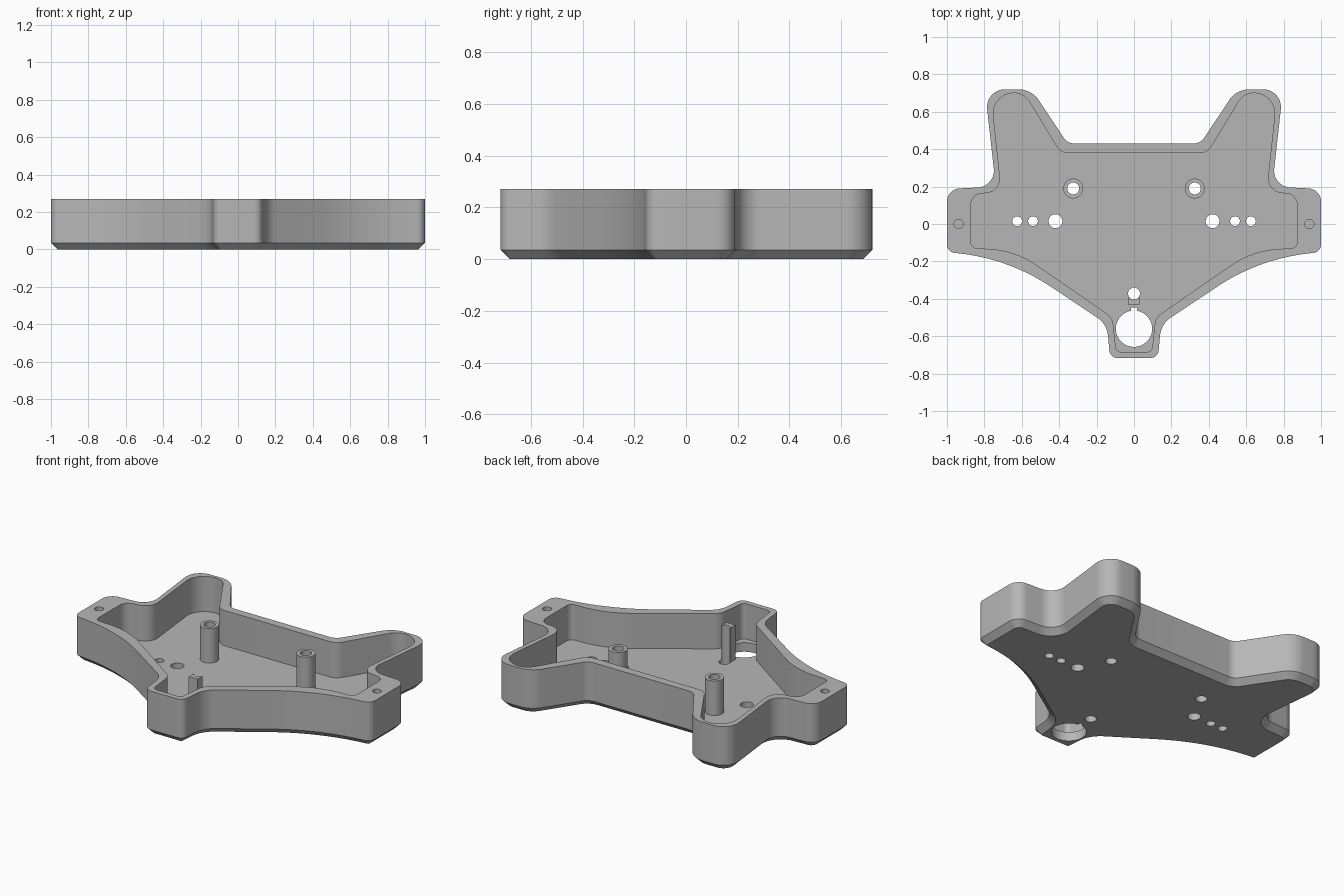
import bpy, bmesh, math
from mathutils import Vector

cube = bpy.data.objects.get("Cube")
if cube:
    bpy.data.objects.remove(cube, do_unlink=True)

HEIGHT, FLOOR, CHAMFER = 0.27, 0.055, 0.035

grey = bpy.data.materials.new("plain grey")
grey.use_nodes = True
grey.diffuse_color = (0.47, 0.47, 0.47, 1)
grey.node_tree.nodes["Principled BSDF"].inputs["Base Color"].default_value = (0.47, 0.47, 0.47, 1)

# Half outlines: corner x, corner y, fillet radius (back centre to front centre)
OUTER = [(0.355, 0.43, 0.07), (0.547, 0.72, 0.13), (0.797, 0.72, 0.095),
         (0.739, 0.2, 0.09), (1.0, 0.187, 0.07), (1.0, -0.15, 0.045),
         (0.67, -0.185, 1.1), (0.145, -0.535, 0.13), (0.128, -0.717, 0.045)]
INNER = [(0.393, 0.38, 0.07), (0.587, 0.70, 0.094), (0.765, 0.70, 0.11),
         (0.708, 0.17, 0.08), (0.872, 0.16, 0.06), (0.872, -0.13, 0.035),
         (0.64, -0.137, 0.5), (0.115, -0.5, 0.08), (0.095, -0.685, 0.03)]


def rounded_outline(half, steps=10):
    """Mirror the half outline and round every corner with an arc."""
    corners = half + [(-x, y, r) for x, y, r in reversed(half)]
    pts = []
    for i, (x, y, r) in enumerate(corners):
        p = Vector((x, y))
        a = (Vector(corners[i - 1][:2]) - p).normalized()
        b = (Vector(corners[(i + 1) % len(corners)][:2]) - p).normalized()
        half_angle = a.angle(b) / 2
        centre = p + (a + b).normalized() * (r / math.sin(half_angle))
        reach = r / math.tan(half_angle)
        start, end = p + a * reach - centre, p + b * reach - centre
        sweep = start.angle(end)
        for k in range(steps + 1):
            t = k / steps
            arc = (start * math.sin((1 - t) * sweep) + end * math.sin(t * sweep)) / math.sin(sweep)
            pts.append(centre + arc)
    return pts


def inset(pts, d):
    """Move a clockwise outline inwards by d."""
    result = []
    for i, p in enumerate(pts):
        a = (p - pts[i - 1]).normalized()
        b = (pts[(i + 1) % len(pts)] - p).normalized()
        na, nb = Vector((a.y, -a.x)), Vector((b.y, -b.x))
        n = (na + nb).normalized()
        result.append(p + n * (d / n.dot(na)))
    return result


def finish(name, bm):
    bmesh.ops.recalc_face_normals(bm, faces=bm.faces)
    mesh = bpy.data.meshes.new(name)
    bm.to_mesh(mesh)
    bm.free()
    obj = bpy.data.objects.new(name, mesh)
    bpy.context.collection.objects.link(obj)
    mesh.materials.append(grey)
    return obj


def loft(name, layers):
    """Solid through a stack of (outline, z) layers."""
    bm = bmesh.new()
    rings = [[bm.verts.new((p.x, p.y, z)) for p in pts] for pts, z in layers]
    bm.faces.new(rings[0])
    bm.faces.new(rings[-1])
    for low, high in zip(rings, rings[1:]):
        for i in range(len(low)):
            bm.faces.new((low[i - 1], low[i], high[i], high[i - 1]))
    return finish(name, bm)


def cylinder(name, x, y, r, z0, z1, sides=40):
    ring = [Vector((x + r * math.cos(k * math.tau / sides),
                    y + r * math.sin(k * math.tau / sides))) for k in range(sides)]
    return loft(name, [(ring, z0), (ring, z1)])


def box(name, x0, x1, y0, y1, z0, z1):
    ring = [Vector(c) for c in ((x0, y0), (x1, y0), (x1, y1), (x0, y1))]
    return loft(name, [(ring, z0), (ring, z1)])


def cut(obj, cutters):
    bpy.context.view_layer.objects.active = obj
    for c in cutters:
        mod = obj.modifiers.new("cut", "BOOLEAN")
        mod.operation, mod.solver, mod.object = "DIFFERENCE", "EXACT", c
        bpy.ops.object.modifier_apply(modifier=mod.name)
        bpy.data.objects.remove(c, do_unlink=True)


# Tray with chamfered underside
outline = rounded_outline(OUTER)
tray = loft("tray", [(inset(outline, CHAMFER), 0), (outline, CHAMFER), (outline, HEIGHT)])
cavity = rounded_outline(INNER)
cut(tray, [loft("cavity", [(cavity, FLOOR), (cavity, HEIGHT + 0.1)])])

# Floor holes, cable hole with key notch, blind screw holes in the side tabs
holes = [cylinder("cable_hole", 0, -0.56, 0.097, -0.1, 0.1, 64),
         box("key_notch", -0.015, 0.015, -0.5, -0.447, -0.1, 0.1),
         cylinder("front_hole", 0, -0.372, 0.032, -0.1, 0.1)]
for s in (-1, 1):
    for x, y, r in ((0.42, 0.015, 0.037), (0.54, 0.015, 0.026),
                    (0.625, 0.015, 0.026), (0.325, 0.19, 0.032)):
        holes.append(cylinder("floor_hole", s * x, y, r, -0.1, 0.1))
    holes.append(cylinder("tab_hole", s * 0.937, 0, 0.025, 0.1, HEIGHT + 0.1))
cut(tray, holes)
parts = [tray]

# Hollow screw posts
for s, side in ((1, "left"), (-1, "right")):
    post = cylinder(side + "_screw_post", s * 0.325, 0.19, 0.053, FLOOR - 0.002, HEIGHT - 0.005)
    cut(post, [cylinder("bore", s * 0.325, 0.19, 0.032, -0.1, HEIGHT + 0.1)])
    parts.append(post)

# Grooved support post beside the front hole
support = box("support_post", -0.03, 0.03, -0.432, -0.375, FLOOR - 0.002, HEIGHT - 0.005)
cut(support, [cylinder("groove", 0, -0.372, 0.032, -0.1, HEIGHT + 0.1)])
parts.append(support)

bpy.ops.object.select_all(action="DESELECT")
for part in parts:
    part.select_set(True)
bpy.context.view_layer.objects.active = tray
bpy.ops.object.shade_smooth_by_angle(angle=math.radians(30))
